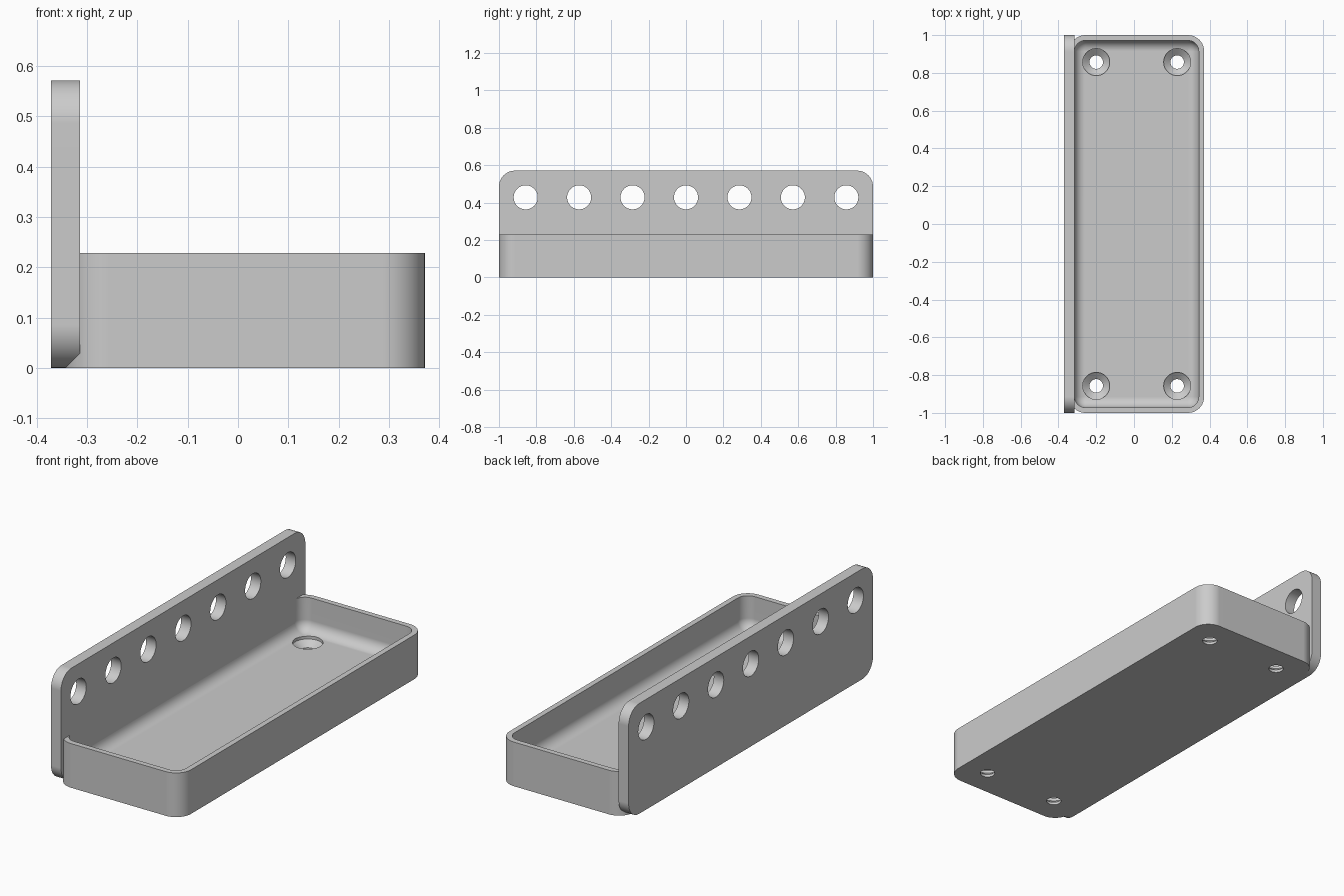
import bpy
import bmesh
from math import cos, sin, pi

cube = bpy.data.objects.get("Cube")
if cube:
    bpy.data.objects.remove(cube)

MM = 1 / 35          # the part is laid out in millimetres, 70 long

grey = bpy.data.materials.new("light_grey")
grey.use_nodes = True
grey.diffuse_color = (0.6, 0.6, 0.6, 1)
grey.node_tree.nodes["Principled BSDF"].inputs["Base Color"].default_value = (0.6, 0.6, 0.6, 1)


def rounded(u0, u1, v0, v1, r, w, n=10):
    """Counter-clockwise rounded rectangle at depth w."""
    pts = []
    corners = [(u1 - r, v1 - r), (u0 + r, v1 - r), (u0 + r, v0 + r), (u1 - r, v0 + r)]
    for k, (u, v) in enumerate(corners):
        for i in range(n + 1):
            a = (k + i / n) * pi / 2
            pts.append((u + r * cos(a), v + r * sin(a), w))
    return pts


def circle(u, v, r, w, n=48):
    return [(u + r * cos(2 * pi * i / n), v + r * sin(2 * pi * i / n), w) for i in range(n)]


def loft(name, loops, sideways=False):
    """Closed solid through the loops; sideways turns the depth axis to x."""
    bm = bmesh.new()
    rings = []
    for loop in loops:
        if sideways:
            loop = [(w, u, v) for u, v, w in loop]
        rings.append([bm.verts.new([c * MM for c in p]) for p in loop])
    n = len(rings[0])
    for a, b in zip(rings, rings[1:]):
        for i in range(n):
            j = (i + 1) % n
            bm.faces.new((a[i], a[j], b[j], b[i]))
    bm.faces.new(rings[0][::-1])
    bm.faces.new(rings[-1])
    bmesh.ops.recalc_face_normals(bm, faces=bm.faces[:])
    mesh = bpy.data.meshes.new(name)
    bm.to_mesh(mesh)
    bm.free()
    mesh.materials.append(grey)
    obj = bpy.data.objects.new(name, mesh)
    bpy.context.collection.objects.link(obj)
    return obj


def select(obj):
    bpy.ops.object.select_all(action='DESELECT')
    obj.select_set(True)
    bpy.context.view_layer.objects.active = obj


def combine(obj, other, operation):
    """Apply a boolean and discard the helper."""
    mod = obj.modifiers.new("combine", 'BOOLEAN')
    mod.object, mod.operation, mod.solver = other, operation, 'EXACT'
    select(obj)
    bpy.ops.object.modifier_apply(modifier=mod.name)
    bpy.data.objects.remove(other)


# Tray body with rounded upright corners
tray = loft("bracket_tray", [rounded(-12, 13, -35, 35, 3, z) for z in (0, 8)])

# Hollow with a rolled edge around the floor
FLOOR, FILLET = 2, 1.95
hollow = []
for i in range(11):
    a = i / 10 * pi / 2
    d = FILLET * (1 - sin(a))
    z = FLOOR + FILLET * (1 - cos(a))
    hollow.append(rounded(-11.02 + d, 12 - d, -34 + d, 34 - d, 2 - d, z))
hollow.append(rounded(-11.02, 12, -34, 34, 2, 9))
combine(tray, loft("hollow_cutter", hollow), 'DIFFERENCE')

# Countersunk screw holes in the floor
PROFILE = [(-1, 1.25), (0.5, 1.25), (1.5, 2.5), (3, 2.5)]
for x in (-7, 8):
    for y in (-30, 30):
        cutter = loft("screw_cutter", [circle(x, y, r, z) for z, r in PROFILE])
        combine(tray, cutter, 'DIFFERENCE')

# Upright side plate with a row of round holes
plate = loft("side_plate", [rounded(-35, 35, 0, 20, 3, x) for x in (-13, -11)], True)
for k in range(-3, 4):
    cutter = loft("hole_cutter", [circle(10 * k, 15, 2.25, x) for x in (-14, -10)], True)
    combine(plate, cutter, 'DIFFERENCE')

# Fuse the two into one solid and shade the curved faces smoothly
combine(tray, plate, 'UNION')
select(tray)
bpy.ops.object.shade_smooth_by_angle(angle=pi / 6)
normals = tray.modifiers.new("flat_face_normals", 'WEIGHTED_NORMAL')
normals.keep_sharp = True
